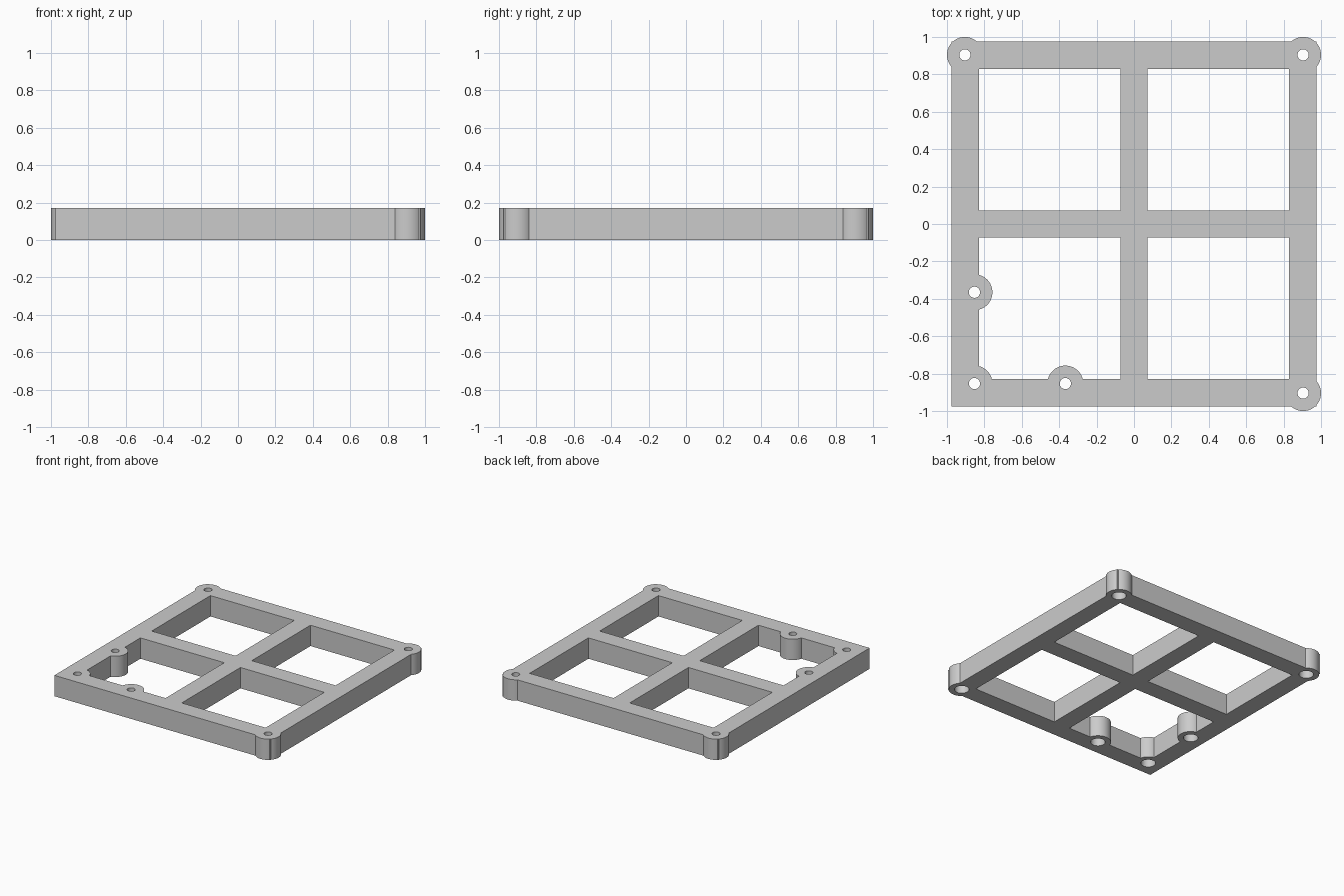
import bpy, math

if "Cube" in bpy.data.objects:
    bpy.data.objects.remove(bpy.data.objects["Cube"], do_unlink=True)

HEIGHT = 0.17
OUTER = 0.975        # half width of the frame
INNER = 0.83         # inner edge of the outer bars
CROSS = 0.073        # half width of the cross bars
BOSS_R, HOLE_R, BORE_R = 0.096, 0.03, 0.054
BORE_DEPTH = 0.11

# Screw positions: outer corners, then the small mounting group
CORNERS = [(-0.904, 0.904), (0.904, 0.904), (0.904, -0.904)]
MOUNTS = [(-0.853, -0.853), (-0.853, -0.365), (-0.367, -0.853)]
SCREWS = CORNERS + MOUNTS

grey = bpy.data.materials.new("light_grey")
grey.use_nodes = True
colour = (0.6, 0.6, 0.6, 1)
grey.diffuse_color = colour
grey.node_tree.nodes["Principled BSDF"].inputs["Base Color"].default_value = colour


def box(name, x, y, half, z0, z1):
    bpy.ops.mesh.primitive_cube_add(size=1, location=(x, y, (z0 + z1) / 2))
    ob = bpy.context.object
    ob.name = name
    ob.scale = (2 * half, 2 * half, z1 - z0)
    bpy.ops.object.transform_apply(location=True, rotation=True, scale=True)
    return ob


def cylinder(name, x, y, radius, z0, z1, sides=64):
    bpy.ops.mesh.primitive_cylinder_add(vertices=sides, radius=radius, depth=z1 - z0,
                                        location=(x, y, (z0 + z1) / 2))
    ob = bpy.context.object
    ob.name = name
    bpy.ops.object.transform_apply(location=True, rotation=True, scale=True)
    return ob


def combine(target, tool, operation):
    bpy.ops.object.select_all(action="DESELECT")
    bpy.context.view_layer.objects.active = target
    target.select_set(True)
    mod = target.modifiers.new("combine", "BOOLEAN")
    mod.operation = operation
    mod.solver = "EXACT"
    mod.object = tool
    bpy.ops.object.modifier_apply(modifier=mod.name)
    bpy.data.objects.remove(tool, do_unlink=True)


# Square frame with four windows
frame = box("mounting_frame", 0, 0, OUTER, 0, HEIGHT)
centre, half = (INNER + CROSS) / 2, (INNER - CROSS) / 2
for sx in (-1, 1):
    for sy in (-1, 1):
        combine(frame, box("window_cutter", sx * centre, sy * centre, half, -0.1, HEIGHT + 0.1),
                "DIFFERENCE")

# Round screw bosses
for x, y in SCREWS:
    combine(frame, cylinder("boss", x, y, BOSS_R, 0, HEIGHT), "UNION")

# Through holes with wider bores from below
for x, y in SCREWS:
    combine(frame, cylinder("hole_cutter", x, y, HOLE_R, -0.1, HEIGHT + 0.1, 32), "DIFFERENCE")
    combine(frame, cylinder("bore_cutter", x, y, BORE_R, -0.1, BORE_DEPTH, 32), "DIFFERENCE")

frame.data.materials.clear()
frame.data.materials.append(grey)
bpy.ops.object.select_all(action="DESELECT")
frame.select_set(True)
bpy.context.view_layer.objects.active = frame
bpy.ops.object.shade_smooth_by_angle(angle=math.radians(25))
